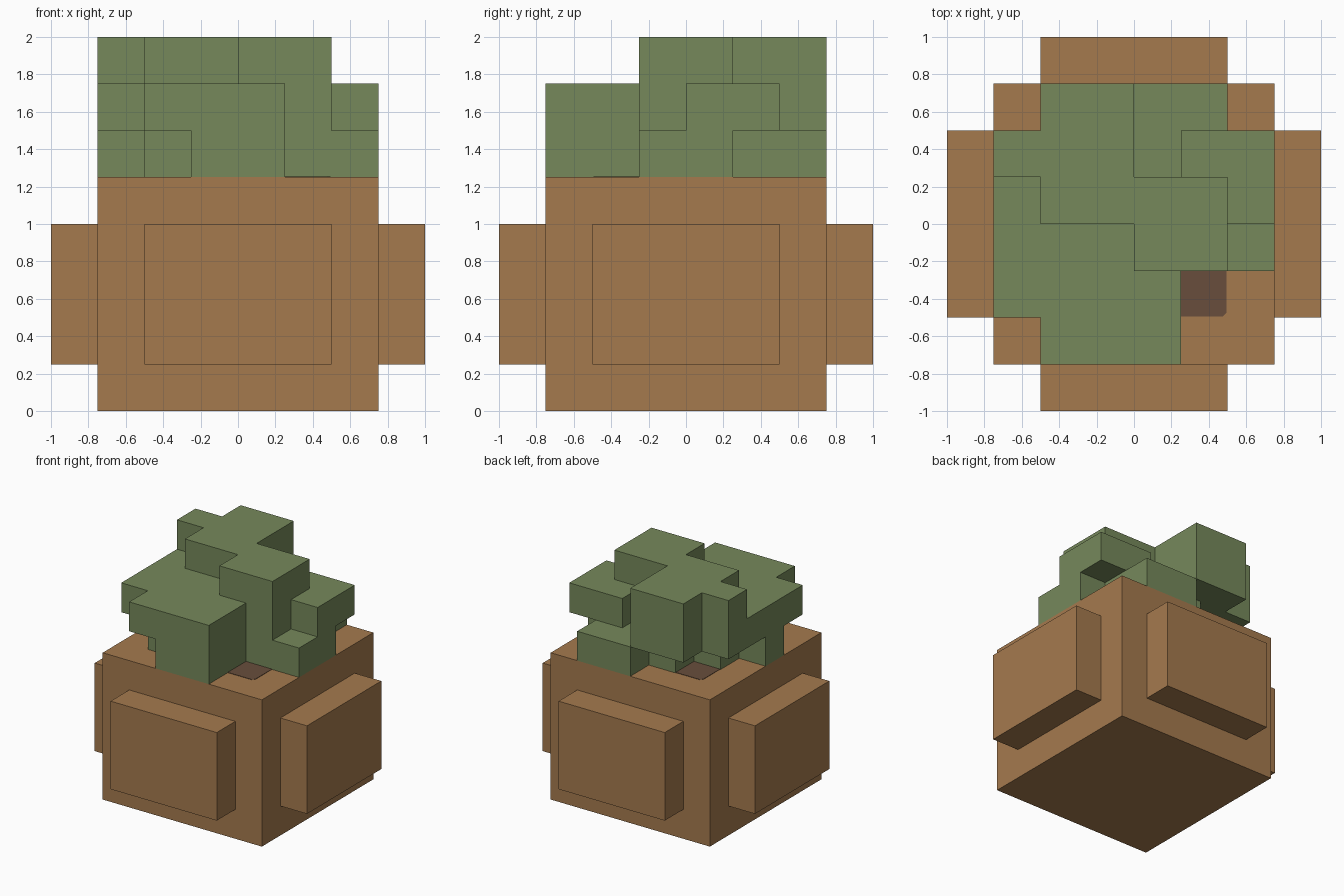
import bpy, bmesh, math
from mathutils import Vector

default_cube = bpy.data.objects.get("Cube")
if default_cube:
    bpy.data.objects.remove(default_cube, do_unlink=True)

CELL = 0.25
POT_TOP = 1.25


def make_material(name, colour):
    mat = bpy.data.materials.new(name)
    mat.use_nodes = True
    mat.diffuse_color = (*colour, 1)
    mat.node_tree.nodes["Principled BSDF"].inputs["Base Color"].default_value = (*colour, 1)
    return mat


clay = make_material("clay brown", (0.376, 0.195, 0.076))
leaf = make_material("leaf green", (0.181, 0.250, 0.105))
earth = make_material("dark soil", (0.138, 0.076, 0.045))


def add_object(name, bm, mat):
    mesh = bpy.data.meshes.new(name)
    bm.to_mesh(mesh)
    bm.free()
    mesh.materials.append(mat)
    obj = bpy.data.objects.new(name, mesh)
    bpy.context.collection.objects.link(obj)
    return obj


def add_box(name, low, high, mat, corner=0):
    low, high = Vector(low), Vector(high)
    bm = bmesh.new()
    bmesh.ops.create_cube(bm, size=1)
    bmesh.ops.scale(bm, vec=high - low, verts=bm.verts)
    bmesh.ops.translate(bm, vec=(low + high) / 2, verts=bm.verts)
    if corner:
        uprights = [e for e in bm.edges
                    if abs(e.verts[0].co.z - e.verts[1].co.z) > 0.001]
        bmesh.ops.bevel(bm, geom=uprights, offset=corner, segments=1, affect='EDGES')
    return add_object(name, bm, mat)


# Pot body with a raised panel on every side
add_box("pot_body", (-0.75, -0.75, 0), (0.75, 0.75, POT_TOP), clay)
for i, side in enumerate(("front", "left", "back", "right")):
    panel = add_box(f"pot_panel_{side}", (-0.5, -1, 0.25), (0.5, -0.75, 1), clay)
    panel.rotation_euler.z = i * math.pi / 2

# Thin soil patch on top of the pot
add_box("soil", (-0.495, -0.495, POT_TOP), (0.495, 0.495, POT_TOP + 0.003), earth, 0.02)

# Foliage layers from bottom to top; rows run back to front, columns along x
LAYERS = (
    ("...##.",
     "..###.",
     ".#####",
     "######",
     ".###..",
     "..##.."),
    (".##...",
     "###.##",
     "######",
     "#####.",
     "####..",
     ".###.."),
    (".##...",
     "###...",
     ".####.",
     "...##.",
     "......",
     "......"),
)
filled = {(x, 5 - row, z)
          for z, layer in enumerate(LAYERS)
          for row, line in enumerate(layer)
          for x, mark in enumerate(line) if mark == "#"}

# Foliage skin: one face wherever a filled cell meets an empty one
bm = bmesh.new()
corners = {}


def corner_vert(p):
    key = tuple(round(v) for v in p)
    if key not in corners:
        x, y, z = key
        corners[key] = bm.verts.new(((x - 3) * CELL, (y - 3) * CELL, POT_TOP + z * CELL))
    return corners[key]


for cell in sorted(filled):
    centre = Vector(cell) + Vector((0.5, 0.5, 0.5))
    for axis in range(3):
        for sign in (-1, 1):
            normal = Vector((0, 0, 0))
            normal[axis] = sign
            if tuple(round(v) for v in Vector(cell) + normal) in filled:
                continue
            u = Vector((0, 0, 0))
            u[(axis + 1) % 3] = 0.5
            v = normal.cross(u)
            mid = centre + normal * 0.5
            bm.faces.new([corner_vert(mid + d) for d in (-u - v, u - v, u + v, v - u)])
bmesh.ops.dissolve_limit(bm, angle_limit=0.01, verts=bm.verts, edges=bm.edges)
add_object("foliage", bm, leaf)
